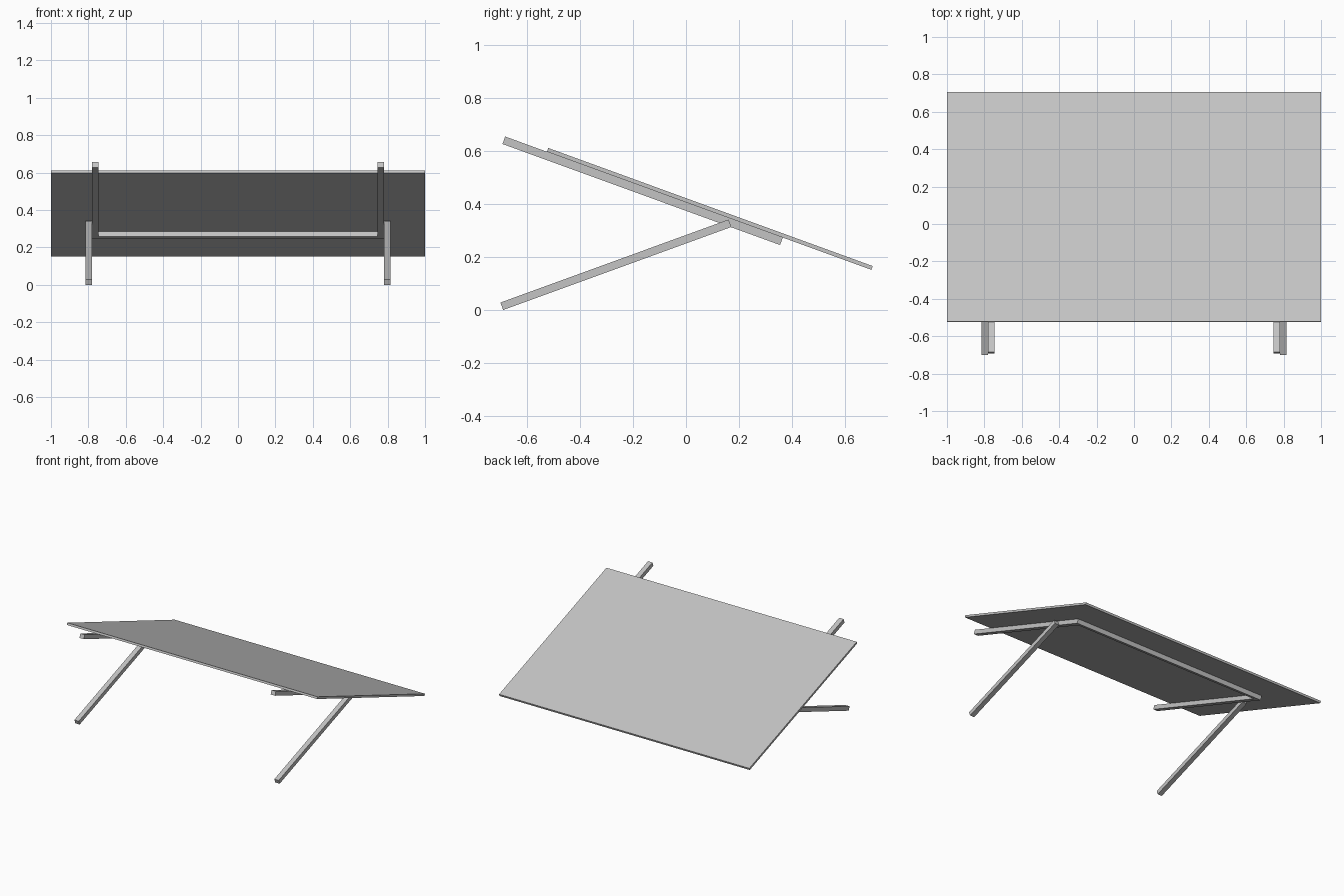
import bpy
from math import radians, sin, cos
from mathutils import Vector

cube = bpy.data.objects.get("Cube")
if cube:
    bpy.data.objects.remove(cube, do_unlink=True)

grey = bpy.data.materials.new("light grey")
grey.use_nodes = True
colour = (0.55, 0.55, 0.55, 1)
grey.diffuse_color = colour
grey.node_tree.nodes["Principled BSDF"].inputs["Base Color"].default_value = colour

TILT = radians(20)
BAR = 0.03      # bar thickness
WIDTH = 0.035   # bar width
PANEL = 0.015   # panel thickness


def beam(name, centre, size, tilt):
    """Box of the given size, tilted about the x axis."""
    bpy.ops.mesh.primitive_cube_add(size=1, location=centre, rotation=(tilt, 0, 0))
    obj = bpy.context.object
    obj.name = name
    obj.scale = size
    bpy.ops.object.transform_apply(location=False, rotation=False, scale=True)
    obj.data.materials.append(grey)
    return obj


# Sloping panel, and the directions along and out of its slope
panel_centre = Vector((0, 0.09, 0.382))
along = Vector((0, cos(TILT), -sin(TILT)))
out = Vector((0, sin(TILT), cos(TILT)))
beam("panel", panel_centre, (2, 1.304, PANEL), -TILT)

# Frame flush against the underside of the panel
frame_level = panel_centre - out * (PANEL + BAR) / 2
rail_length = 1.116
rail_centre = frame_level - along * 0.262
rail_end = rail_centre + along * rail_length / 2

# Side rails and the legs outside them
for side, x in (("right", -1), ("left", 1)):
    beam(side + "_rail", rail_centre + Vector((x * 0.764, 0, 0)),
         (WIDTH, rail_length, BAR), -TILT)
    beam(side + "_leg", (x * 0.799, -0.265, 0.171), (WIDTH, 0.917, BAR), TILT)

# Crossbar joining the lower ends of the rails
beam("crossbar", rail_end - along * WIDTH / 2, (1.493, WIDTH, BAR), -TILT)
